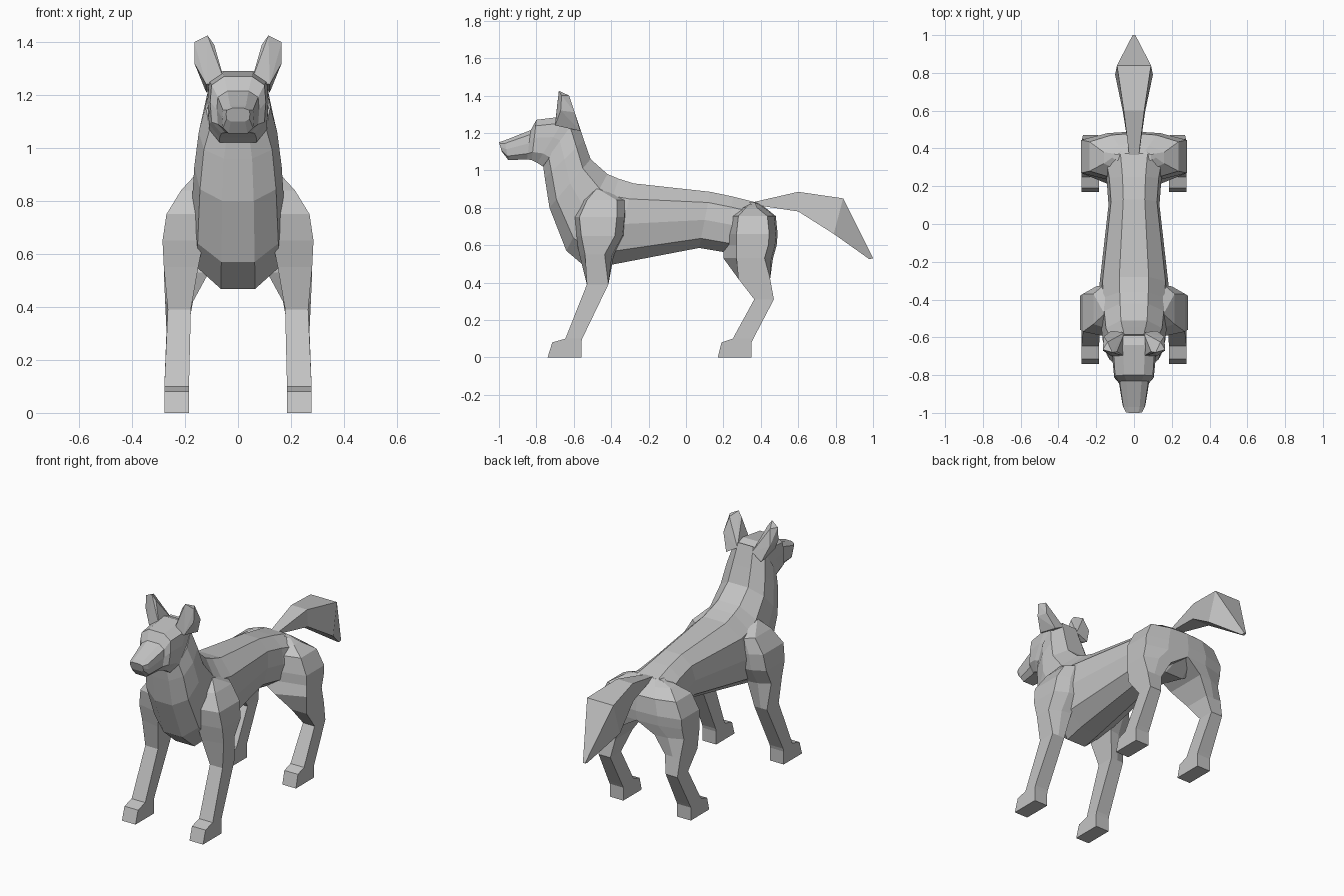
import bpy
import bmesh

cube = bpy.data.objects.get("Cube")
if cube:
    bpy.data.objects.remove(cube, do_unlink=True)

fur = bpy.data.materials.new("plain grey")
fur.use_nodes = True
fur.diffuse_color = (0.55, 0.55, 0.55, 1)
fur.node_tree.nodes["Principled BSDF"].inputs["Base Color"].default_value = fur.diffuse_color


def finish(name, bm):
    """Clean up a bmesh and turn it into a flat-shaded object."""
    bmesh.ops.remove_doubles(bm, verts=bm.verts, dist=0.0005)
    bmesh.ops.recalc_face_normals(bm, faces=bm.faces)
    mesh = bpy.data.meshes.new(name)
    bm.to_mesh(mesh)
    bm.free()
    mesh.materials.append(fur)
    obj = bpy.data.objects.new(name, mesh)
    bpy.context.collection.objects.link(obj)
    return obj


def loft(name, rings):
    """Skin a list of closed rings and cap both ends."""
    bm = bmesh.new()
    loops = [[bm.verts.new(p) for p in ring] for ring in rings]
    for a, b in zip(loops, loops[1:]):
        for i in range(len(a)):
            j = (i + 1) % len(a)
            bm.faces.new((a[i], a[j], b[j], b[i]))
    bm.faces.new(loops[0])
    bm.faces.new(loops[-1])
    return finish(name, bm)


def slice_ring(top_y, top_z, low_y, low_z, width, profile):
    """Symmetric ring; profile holds (width share, share of way down)."""
    half = [(width * w, top_y + (low_y - top_y) * t, top_z + (low_z - top_z) * t)
            for w, t in profile]
    return half + [(-x, y, z) for x, y, z in reversed(half)]


def leg(name, sections, side, front_cut, back_cut):
    """Leg from sections (z, front y, back y, inner x, outer x)."""
    rings = []
    for z, front, back, inner, outer in sections:
        f, b = (front_cut, back_cut) if z > 0.5 else (0, 0)
        middle = (inner + outer) / 2
        rings.append([(side * inner, front, z), (side * outer, front + f, z),
                      (side * outer, back - b, z),
                      (side * middle, back - b * 0.2, z), (side * inner, back, z)])
    return loft(name, rings)


# Torso and neck: top y, top z, bottom y, bottom z, half width
trunk_profile = [(.42, 0), (.9, .19), (1, .5), (.87, .83), (.36, 1)]
trunk = [
    (.465, .755, .465, .60, .11),
    (.37, .83, .36, .53, .17),
    (.25, .86, .22, .56, .145),
    (.13, .885, .07, .585, .135),
    (-.28, .93, -.40, .495, .185),
    (-.36, .955, -.52, .468, .18),
    (-.42, .98, -.64, .57, .175),
    (-.51, 1.06, -.73, .80, .165),
    (-.545, 1.16, -.755, .96, .148),
    (-.585, 1.28, -.765, 1.03, .122),
]
loft("torso_and_neck", [slice_ring(*r, trunk_profile) for r in trunk])

# Head and muzzle
head_profile = [(.5, 0), (.95, .15), (1, .45), (.95, .8), (.6, 1)]
head = [
    (-.585, 1.27, -.765, 1.02, .115),
    (-.64, 1.29, -.795, 1.04, .115),
    (-.80, 1.27, -.825, 1.055, .105),
    (-.83, 1.215, -.85, 1.058, .08),
    (-.97, 1.16, -.95, 1.055, .06),
    (-1.0, 1.15, -.985, 1.10, .045),
]
loft("head", [slice_ring(*r, head_profile) for r in head])

# Tail: a four-sided brush that widens, then tapers to a point
tail_profile = [(.9, 0), (1, 1)]
tail = [
    (.36, .83, .40, .81, .028),
    (.60, .885, .60, .78, .06),
    (.84, .85, .79, .66, .10),
    (1.0, .53, .98, .525, .008),
]
loft("tail", [slice_ring(*r, tail_profile) for r in tail])

# Legs; the hind pair meets along the middle to form the rump
front_leg = [
    (0, -.74, -.56, .185, .278),
    (.08, -.715, -.56, .185, .278),
    (.10, -.645, -.555, .185, .278),
    (.39, -.53, -.415, .178, .265),
    (.55, -.57, -.385, .15, .28),
    (.65, -.59, -.33, .13, .285),
    (.75, -.60, -.32, .13, .27),
    (.84, -.56, -.32, .12, .215),
    (.90, -.51, -.42, .10, .16),
]
hind_leg = [
    (0, .17, .35, .185, .278),
    (.08, .19, .35, .185, .278),
    (.10, .25, .36, .185, .278),
    (.31, .365, .47, .19, .27),
    (.42, .28, .45, .17, .275),
    (.53, .20, .465, .11, .28),
    (.60, .20, .485, 0, .28),
    (.66, .20, .49, 0, .28),
    (.755, .21, .48, 0, .235),
    (.80, .25, .425, 0, .16),
    (.828, .30, .38, 0, .09),
]

# Ear outline points for one side
ear_points = [
    (.05, -.70, 1.25), (.12, -.70, 1.24), (.12, -.565, 1.21), (.05, -.575, 1.25),
    (.165, -.67, 1.32), (.16, -.595, 1.31), (.165, -.665, 1.40),
    (.115, -.68, 1.425), (.09, -.675, 1.39), (.14, -.625, 1.40),
]

for side, label in ((1, "left"), (-1, "right")):
    leg("front_leg_" + label, front_leg, side, .03, .05)
    leg("hind_leg_" + label, hind_leg, side, .07, .045)
    bm = bmesh.new()
    for x, y, z in ear_points:
        bm.verts.new((side * x, y, z))
    bmesh.ops.convex_hull(bm, input=bm.verts)
    finish("ear_" + label, bm)
